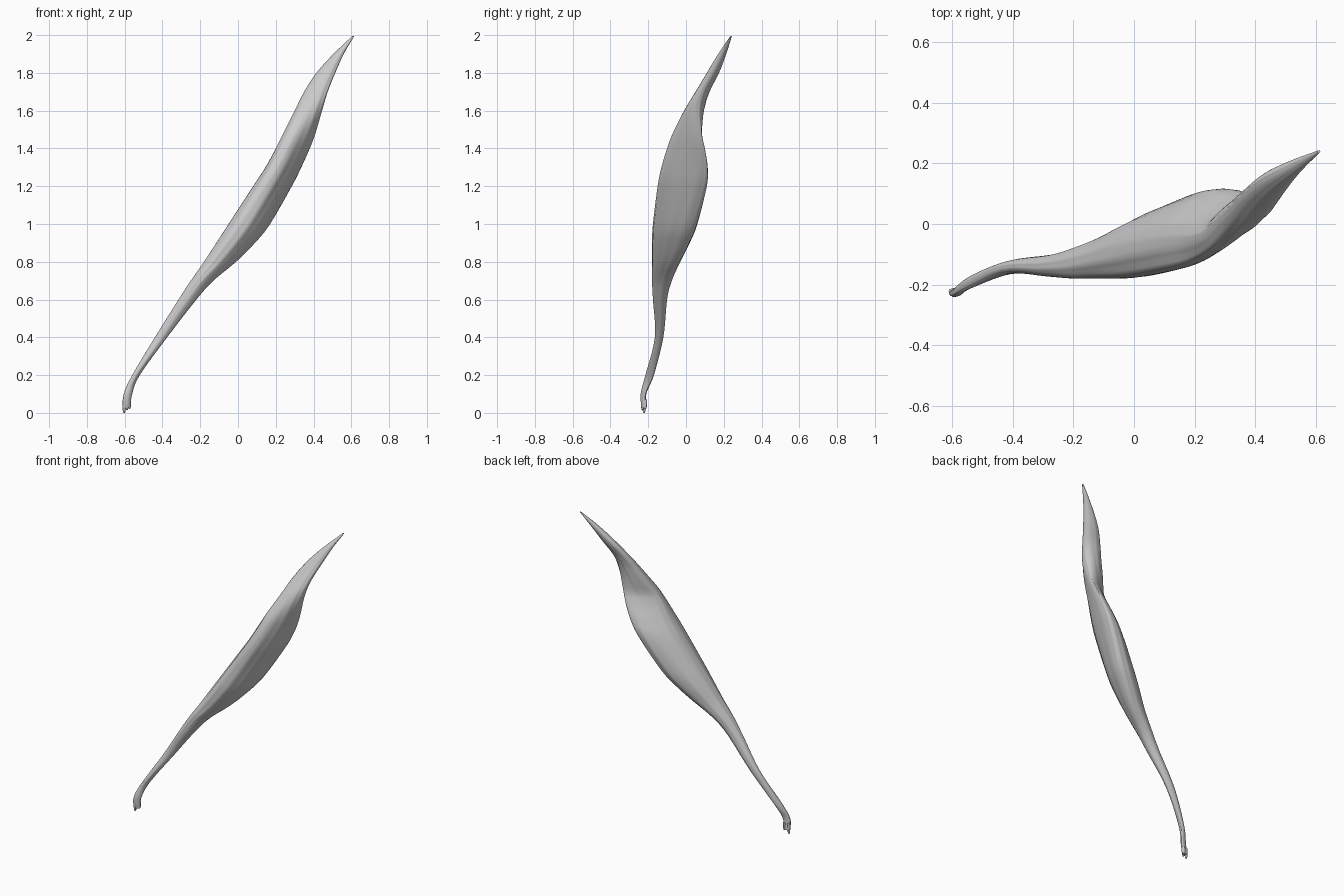
import bpy, bmesh, math
from mathutils import Vector

if "Cube" in bpy.data.objects:
    bpy.data.objects.remove(bpy.data.objects["Cube"])

# Horizontal sections: z, x min, x max, y min, y max, tilt of the section (-1..1)
SECTIONS = [
    (0.025, -0.61, -0.57, -0.235, -0.21, 0.2),
    (0.10, -0.605, -0.56, -0.24, -0.21, 0.3),
    (0.20, -0.56, -0.52, -0.215, -0.17, 0.3),
    (0.40, -0.44, -0.375, -0.165, -0.12, 0.1),
    (0.60, -0.315, -0.22, -0.175, -0.10, 0.1),
    (0.70, -0.25, -0.13, -0.18, -0.075, 0.2),
    (0.80, -0.18, -0.01, -0.18, -0.03, 0.3),
    (0.90, -0.115, 0.09, -0.18, 0.02, 0.33),
    (1.00, -0.05, 0.17, -0.175, 0.06, 0.35),
    (1.20, 0.08, 0.285, -0.15, 0.11, 0.4),
    (1.30, 0.145, 0.335, -0.13, 0.115, 0.45),
    (1.40, 0.20, 0.38, -0.10, 0.10, 0.5),
    (1.48, 0.24, 0.41, -0.07, 0.085, 0.45),
    (1.60, 0.30, 0.445, -0.01, 0.095, 0.15),
    (1.70, 0.35, 0.475, 0.05, 0.125, -0.1),
    (1.80, 0.415, 0.515, 0.11, 0.175, -0.1),
    (1.90, 0.505, 0.56, 0.17, 0.213, 0.0),
    (1.995, 0.605, 0.615, 0.235, 0.243, 0.0),
]
SIDES, STEPS = 48, 5


def catmull(p0, p1, p2, p3, t):
    return [0.5 * (2 * b + (c - a) * t + (2 * a - 5 * b + 4 * c - d) * t * t
                   + (3 * b - a - 3 * c + d) * t ** 3)
            for a, b, c, d in zip(p0, p1, p2, p3)]


def section_points(row):
    z, x0, x1, y0, y1, tilt = row
    flat = 1 - 1.3 * max(tilt, 0)          # back-left face is flatter
    pts = []
    for i in range(SIDES):
        a = 2 * math.pi * i / SIDES
        s = math.sin(a) * (flat if math.sin(a) > 0 else 1)
        r = 1 + 0.015 * math.sin(9 * a + 3 * z) + 0.012 * math.sin(14 * a - 2 * z)
        pts.append((r * math.cos(a), r * (tilt * math.cos(a) + math.sqrt(1 - tilt * tilt) * s)))
    xs, ys = [p[0] for p in pts], [p[1] for p in pts]
    fit = lambda v, vs, lo, hi: lo + (hi - lo) * (v - min(vs)) / (max(vs) - min(vs))
    return [Vector((fit(x, xs, x0, x1), fit(y, ys, y0, y1), z)) for x, y in pts]


def loft(name, rings):
    bm = bmesh.new()
    loops = [[bm.verts.new(p) for p in ring] for ring in rings]
    for lo, hi in zip(loops, loops[1:]):
        n = len(lo)
        for i in range(n):
            bm.faces.new((lo[i], lo[(i + 1) % n], hi[(i + 1) % n], hi[i]))
    bm.faces.new(loops[0][::-1])
    bm.faces.new(loops[-1])
    bmesh.ops.recalc_face_normals(bm, faces=bm.faces)
    mesh = bpy.data.meshes.new(name)
    bm.to_mesh(mesh)
    bm.free()
    obj = bpy.data.objects.new(name, mesh)
    bpy.context.collection.objects.link(obj)
    for poly in mesh.polygons:
        poly.use_smooth = len(poly.vertices) == 4
    return obj


# Muscle belly with both tapering ends
rows = []
last = len(SECTIONS) - 1
for k in range(last):
    quad = [SECTIONS[max(0, min(last, k + j))] for j in (-1, 0, 1, 2)]
    rows += [catmull(*quad, t / STEPS) for t in range(STEPS)]
rows.append(list(SECTIONS[-1]))
loft("muscle_belly", [section_points(r) for r in rows])

# Frayed tendon fibres at the lower end
for n, (x, y, z) in enumerate([(-0.603, -0.222, 0.0), (-0.588, -0.23, 0.015), (-0.575, -0.215, 0.02)]):
    rings = []
    for h, r in ((z, 0.004), (z + 0.015, 0.008), (0.07, 0.009)):
        rings.append([Vector((x + r * math.cos(a * math.pi / 4), y + r * math.sin(a * math.pi / 4), h))
                      for a in range(8)])
    loft("tendon_fibre_%d" % (n + 1), rings)
